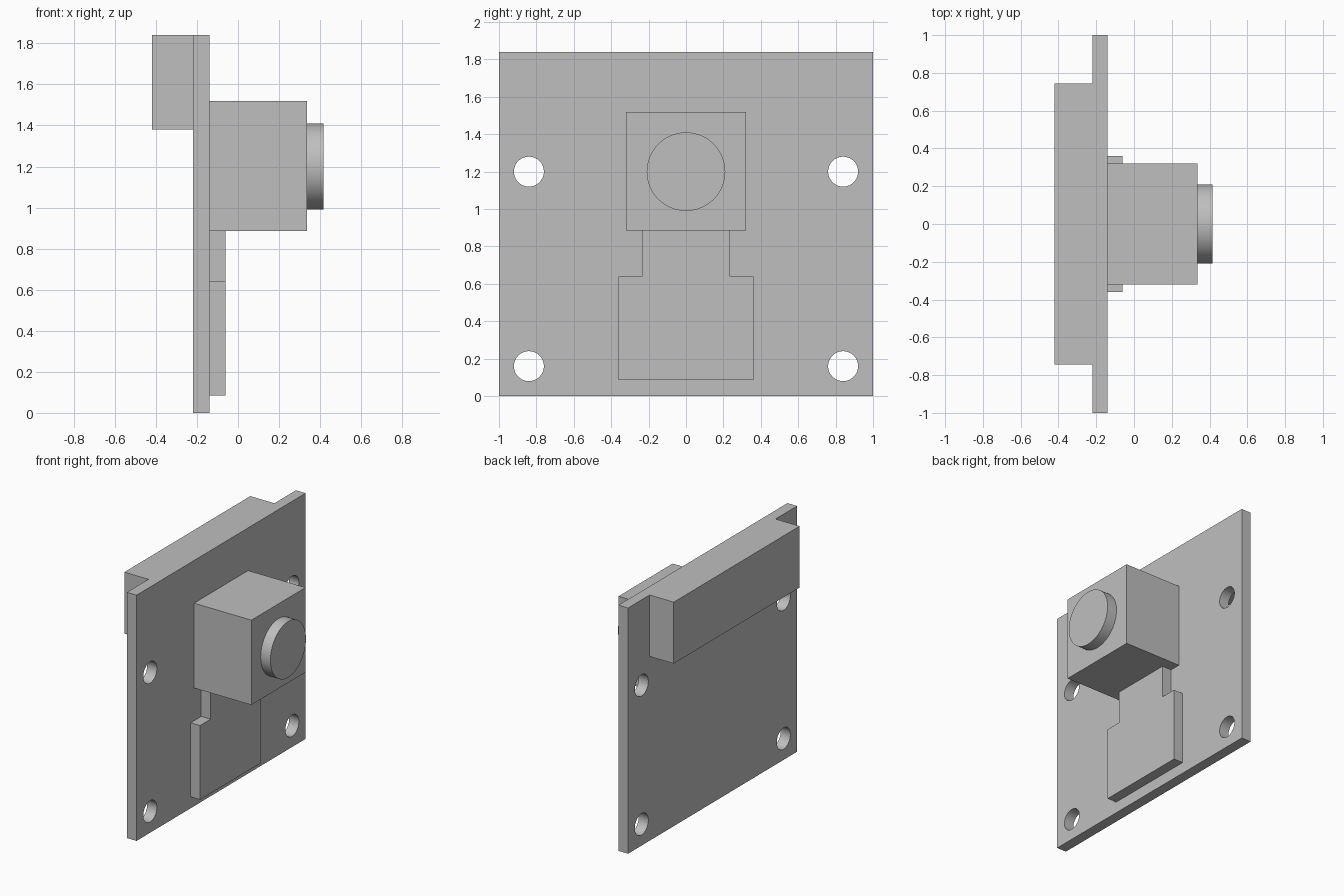
import bpy, bmesh
from math import pi, radians

cube = bpy.data.objects.get("Cube")
if cube:
    bpy.data.objects.remove(cube, do_unlink=True)

grey = bpy.data.materials.new("plain grey")
grey.use_nodes = True
GREY = (0.52, 0.52, 0.52, 1)
grey.diffuse_color = GREY
grey.node_tree.nodes["Principled BSDF"].inputs["Base Color"].default_value = GREY


def plate(name, outline, x0, x1):
    """Extrude a (y, z) outline from x0 to x1."""
    bm = bmesh.new()
    face = bm.faces.new([bm.verts.new((x0, y, z)) for y, z in outline])
    moved = bmesh.ops.extrude_face_region(bm, geom=[face])["geom"]
    verts = [v for v in moved if isinstance(v, bmesh.types.BMVert)]
    bmesh.ops.translate(bm, verts=verts, vec=(x1 - x0, 0, 0))
    bmesh.ops.recalc_face_normals(bm, faces=bm.faces)
    mesh = bpy.data.meshes.new(name)
    bm.to_mesh(mesh)
    bm.free()
    mesh.materials.append(grey)
    obj = bpy.data.objects.new(name, mesh)
    bpy.context.collection.objects.link(obj)
    return obj


def block(name, half_y, z0, z1, x0, x1):
    corners = [(-half_y, z0), (half_y, z0), (half_y, z1), (-half_y, z1)]
    return plate(name, corners, x0, x1)


def rod(name, radius, y, z, x0, x1):
    bpy.ops.mesh.primitive_cylinder_add(
        vertices=64, radius=radius, depth=x1 - x0,
        location=((x0 + x1) / 2, y, z), rotation=(0, pi / 2, 0))
    obj = bpy.context.object
    obj.name = name
    obj.data.materials.append(grey)
    return obj


def smooth(obj):
    bpy.ops.object.select_all(action="DESELECT")
    obj.select_set(True)
    bpy.context.view_layer.objects.active = obj
    bpy.ops.object.shade_smooth_by_angle(angle=radians(30))


BACK, FRONT = -0.22, -0.14

# Circuit board with four mounting holes
board = block("circuit_board", 1, 0, 1.84, BACK, FRONT)
for y in (-0.84, 0.84):
    for z in (0.16, 1.2):
        cutter = rod("hole_cutter", 0.08, y, z, BACK - 0.1, FRONT + 0.1)
        cutter.hide_render = True
        cut = board.modifiers.new("mounting_hole", "BOOLEAN")
        cut.operation = "DIFFERENCE"
        cut.solver = "EXACT"
        cut.object = cutter
        bpy.context.view_layer.objects.active = board
        bpy.ops.object.modifier_apply(modifier=cut.name)
        bpy.data.objects.remove(cutter, do_unlink=True)
smooth(board)

# Ribbon connector along the top of the rear face
block("rear_connector", 0.745, 1.38, 1.84, -0.42, BACK)

# Camera housing and lens
block("camera_housing", 0.32, 0.885, 1.52, FRONT, 0.335)
smooth(rod("lens", 0.21, 0, 1.2, 0.335, 0.416))

# Flat flex pad with a narrower neck reaching the housing
half = [(0.36, 0.085), (0.36, 0.64), (0.235, 0.64), (0.235, 0.885)]
plate("flex_pad", half + [(-y, z) for y, z in reversed(half)], FRONT, -0.062)
